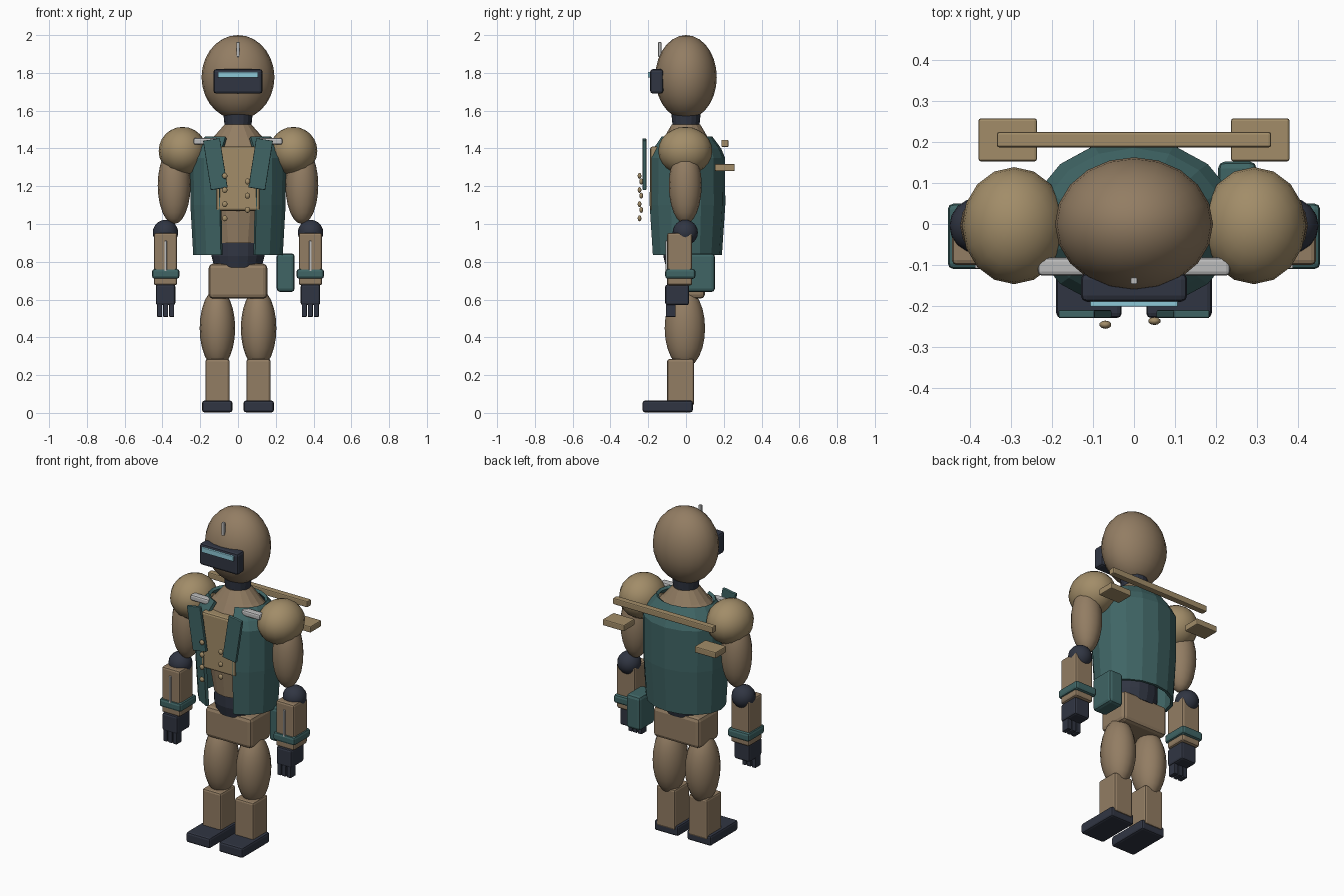
import bpy, bmesh, math
from mathutils import Matrix, Vector

if "Cube" in bpy.data.objects:
    bpy.data.objects.remove(bpy.data.objects["Cube"])


def mat(name, rgb):
    m = bpy.data.materials.new(name)
    m.diffuse_color = (*rgb, 1)
    m.use_nodes = True
    m.node_tree.nodes["Principled BSDF"].inputs["Base Color"].default_value = m.diffuse_color
    return m


BROWN = mat("brown", (0.29, 0.205, 0.125))
TAN = mat("tan", (0.36, 0.265, 0.14))
TEAL = mat("teal", (0.05, 0.13, 0.13))
DARK = mat("dark", (0.03, 0.036, 0.055))
GLOW = mat("pale_blue", (0.27, 0.58, 0.68))
GREY = mat("grey", (0.5, 0.5, 0.5))


def finish(name, bm, material, smooth=False):
    bmesh.ops.recalc_face_normals(bm, faces=bm.faces)
    me = bpy.data.meshes.new(name)
    bm.to_mesh(me)
    bm.free()
    ob = bpy.data.objects.new(name, me)
    bpy.context.collection.objects.link(ob)
    me.materials.append(material)
    if smooth:
        for p in me.polygons:
            p.use_smooth = True
    return ob


def box(name, lo, hi, material, bevel=0.012, tilt=0):
    """Bevelled box between two corners, tilted about y."""
    lo, hi = Vector(lo), Vector(hi)
    bm = bmesh.new()
    bmesh.ops.create_cube(bm, size=1)
    bmesh.ops.scale(bm, vec=hi - lo, verts=bm.verts)
    if bevel:
        bmesh.ops.bevel(bm, geom=bm.edges[:], offset=bevel, segments=2, profile=0.5, affect='EDGES')
    bm.transform(Matrix.Translation((lo + hi) / 2) @ Matrix.Rotation(tilt, 4, 'Y'))
    return finish(name, bm, material)


def ball(name, centre, radii, material, u=16, v=12):
    bm = bmesh.new()
    bmesh.ops.create_uvsphere(bm, u_segments=u, v_segments=v, radius=1)
    bm.transform(Matrix.Translation(centre) @ Matrix.Diagonal((*radii, 1)))
    return finish(name, bm, material, True)


def loft(name, rings, material, n=16, gap=0, smooth=False):
    """Elliptical rings (z, rx, ry), optionally open at the front by 2*gap steps."""
    bm = bmesh.new()
    rows = []
    count = n - 2 * gap + 1 if gap else n
    for z, rx, ry in rings:
        row = []
        for i in range(count):
            a = 2 * math.pi * (i + gap) / n
            row.append(bm.verts.new((rx * math.sin(a), -ry * math.cos(a), z)))
        rows.append(row)
    for a, b in zip(rows, rows[1:]):
        for i in range(count - 1 if gap else count):
            j = (i + 1) % count
            bm.faces.new((a[i], a[j], b[j], b[i]))
    if not gap:
        bm.faces.new(rows[0])
        bm.faces.new(rows[-1])
    return finish(name, bm, material, smooth)


def sided(fn, name, s, lo, hi, *args, **kw):
    """Box given for +x, placed on side s."""
    x0, x1 = sorted((s * lo[0], s * hi[0]))
    return fn(name, (x0, *lo[1:]), (x1, *hi[1:]), *args, **kw)


# Head, visor and aerial
ball("head", (0, 0, 1.777), (0.193, 0.163, 0.223), BROWN, 20, 14)
box("visor", (-0.13, -0.19, 1.69), (0.13, -0.12, 1.82), DARK, 0.015)
box("visor_light", (-0.107, -0.202, 1.776), (0.107, -0.185, 1.806), GLOW, 0.003)
box("aerial", (-0.008, -0.147, 1.885), (0.008, -0.131, 1.963), GREY, 0.003)
loft("neck", [(1.49, 0.068, 0.068), (1.58, 0.077, 0.077)], DARK)

# Torso core
loft("torso", [(0.90, 0.135, 0.13), (1.08, 0.17, 0.15), (1.3, 0.21, 0.165),
               (1.4, 0.19, 0.15), (1.46, 0.13, 0.115), (1.528, 0.07, 0.075)], BROWN)
box("chest_plate", (-0.115, -0.19, 1.07), (0.115, -0.1, 1.41), TAN)
loft("waist", [(0.77, 0.125, 0.105), (0.83, 0.14, 0.12), (0.912, 0.135, 0.12)], DARK)
box("pelvis", (-0.155, -0.1, 0.605), (0.155, 0.1, 0.79), BROWN, 0.022)

# Open sleeveless coat
coat = loft("coat", [(0.835, 0.237, 0.19), (1.1, 0.252, 0.208), (1.35, 0.255, 0.207),
                     (1.40, 0.225, 0.186), (1.462, 0.175, 0.14)], TEAL, gap=1)
sol = coat.modifiers.new("thickness", 'SOLIDIFY')
sol.thickness = 0.018
sol.offset = -1

for x, y, zs in ((-0.07, -0.246, (1.255, 1.18, 1.105, 1.03)), (0.05, -0.237, (1.225, 1.15, 1.075))):
    for z in zs:
        ball("button", (x, y, z), (0.015, 0.01, 0.016), TAN, 10, 6)

# Back beam
box("back_bar", (-0.335, 0.187, 1.408), (0.335, 0.225, 1.446), TAN, 0.006)

# Belt pouch
box("belt_pouch", (0.205, 0.0, 0.64), (0.3, 0.153, 0.845), TEAL, 0.018)

for s in (-1, 1):
    # Coat trim and back plates
    sided(box, "lapel", s, (0.075, -0.23, 1.185), (0.165, -0.21, 1.449), TEAL, 0.004,
          tilt=s * math.radians(9))
    sided(box, "shoulder_tab", s, (0.11, -0.126, 1.42), (0.235, -0.082, 1.456), GREY, 0.01)
    sided(box, "back_plate", s, (0.237, 0.153, 1.28), (0.38, 0.258, 1.318), TAN, 0.006)
    # Arm
    ball("shoulder", (s * 0.293, -0.004, 1.387), (0.127, 0.143, 0.127), TAN)
    ball("upper_arm", (s * 0.338, -0.004, 1.205), (0.087, 0.087, 0.205), BROWN)
    ball("elbow", (s * 0.384, -0.004, 0.955), (0.067, 0.067, 0.067), DARK)
    sided(box, "forearm", s, (0.322, -0.1, 0.675), (0.445, 0.033, 0.953), BROWN)
    sided(box, "forearm_rod", s, (0.377, -0.109, 0.735), (0.389, -0.095, 0.912), GREY, 0.003)
    sided(box, "cuff", s, (0.31, -0.11, 0.71), (0.455, 0.05, 0.762), TEAL, 0.014)
    sided(box, "hand", s, (0.332, -0.11, 0.57), (0.435, 0.016, 0.68), DARK)
    for k in (-1, 0, 1):
        x = 0.383 + k * 0.032
        sided(box, "finger", s, (x - 0.013, -0.107, 0.508), (x + 0.013, -0.055, 0.58), DARK, 0.004)
    # Leg
    ball("thigh", (s * 0.109, -0.006, 0.448), (0.094, 0.107, 0.21), BROWN)
    sided(box, "shin", s, (0.045, -0.1, 0.04), (0.172, 0.043, 0.285), BROWN)
    sided(box, "foot", s, (0.03, -0.23, 0.003), (0.19, 0.036, 0.065), DARK)
